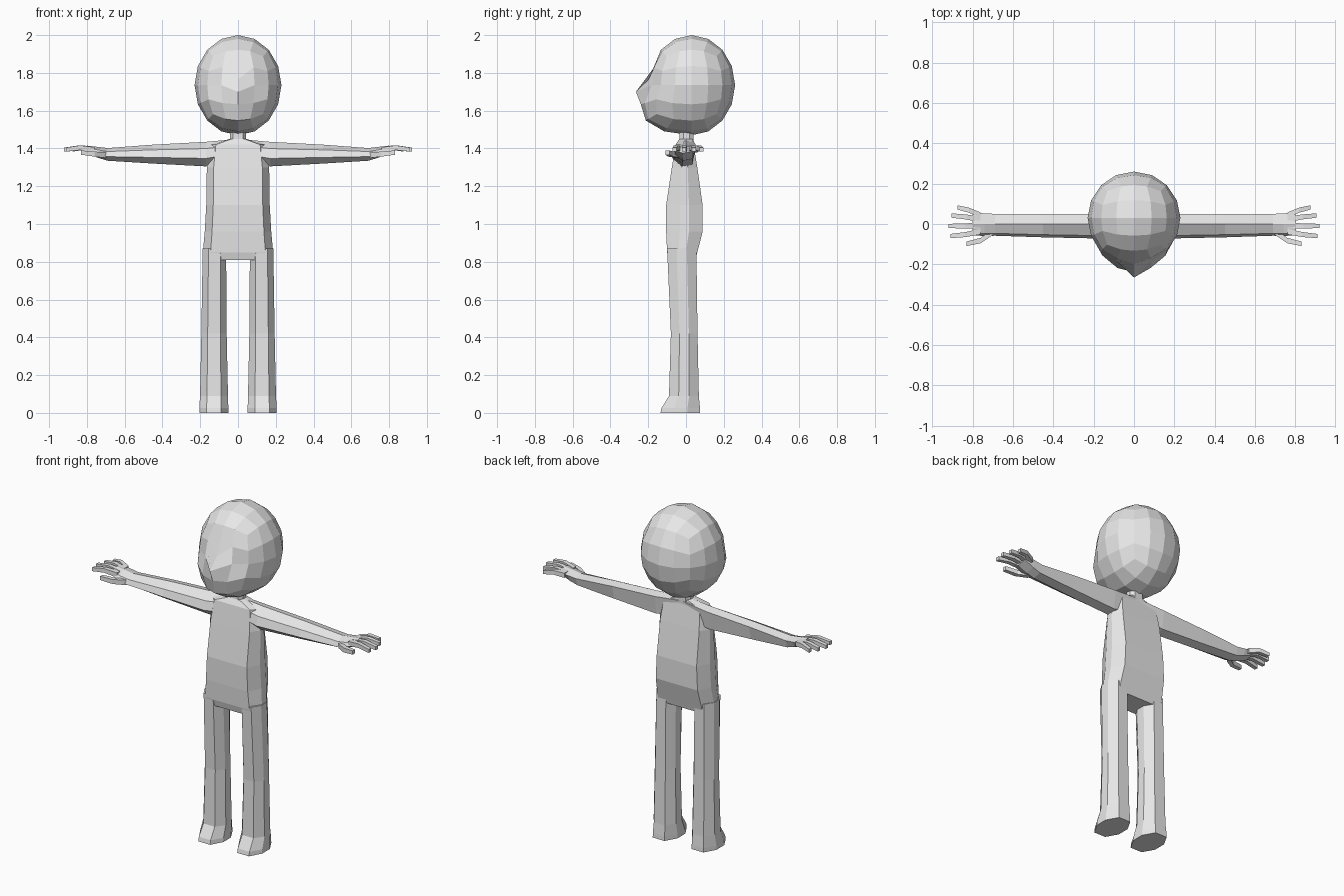
import bpy, bmesh
from math import tan, pi
from mathutils import Vector

if "Cube" in bpy.data.objects:
    bpy.data.objects.remove(bpy.data.objects["Cube"], do_unlink=True)

GREY = (0.8, 0.8, 0.8, 1)
grey = bpy.data.materials.new("plain grey")
grey.use_nodes = True
grey.diffuse_color = GREY
grey.node_tree.nodes["Principled BSDF"].inputs["Base Color"].default_value = GREY


def finish(name, bm, mirror=False):
    bmesh.ops.recalc_face_normals(bm, faces=bm.faces)
    mesh = bpy.data.meshes.new(name)
    bm.to_mesh(mesh)
    bm.free()
    mesh.materials.append(grey)
    ob = bpy.data.objects.new(name, mesh)
    bpy.context.collection.objects.link(ob)
    if mirror:
        mod = ob.modifiers.new("both sides", 'MIRROR')
        mod.use_mirror_merge = False
    return ob


def loft(bm, rings):
    """Skin a list of equal point rings and cap both ends."""
    loops = [[bm.verts.new(p) for p in ring] for ring in rings]
    n = len(loops[0])
    for a, b in zip(loops, loops[1:]):
        for i in range(n):
            j = (i + 1) % n
            bm.faces.new((a[i], a[j], b[j], b[i]))
    bm.faces.new(loops[0])
    bm.faces.new(loops[-1])


def octagon(z, cx, hx, front, back, kx=0.6, ky=0.4):
    """Flat eight-sided ring at height z."""
    cy, hy = (front + back) / 2, (back - front) / 2
    unit = [(kx, -1), (1, -ky), (1, ky), (kx, 1),
            (-kx, 1), (-1, ky), (-1, -ky), (-kx, -1)]
    return [(cx + u * hx, cy + v * hy, z) for u, v in unit]


# Torso, from the hips to the base of the neck
bm = bmesh.new()
loft(bm, [octagon(z, 0, w, f, b, 0.78, 0.25) for z, w, f, b in (
    (0.81, 0.182, -0.09, 0.05), (0.85, 0.186, -0.1, 0.06),
    (0.96, 0.176, -0.105, 0.088), (1.1, 0.168, -0.105, 0.088),
    (1.3, 0.165, -0.075, 0.06), (1.42, 0.15, -0.055, 0.04),
    (1.45, 0.045, -0.035, 0.035))])
finish("torso", bm)

# Neck
bm = bmesh.new()
loft(bm, [octagon(z, 0, 0.042, -0.035, 0.04) for z in (1.42, 1.52)])
finish("neck", bm)

# Legs with a short toe
bm = bmesh.new()
loft(bm, [octagon(z, c, h, f, b, 0.5, 0.35) for z, c, h, f, b in (
    (0, 0.128, 0.077, -0.135, 0.075), (0.025, 0.128, 0.077, -0.13, 0.074),
    (0.09, 0.127, 0.074, -0.09, 0.068), (0.42, 0.127, 0.067, -0.08, 0.061),
    (0.87, 0.125, 0.062, -0.1, 0.055))])
finish("legs", bm, mirror=True)


# Arms, tapering from the shoulder to the palm
def arm_ring(x, lo, hi, front, back):
    mid = (lo + hi) / 2
    return [(x, 0, hi), (x, front * 0.8, mid + (hi - mid) * 0.45),
            (x, front, mid - (mid - lo) * 0.35), (x, front * 0.3, lo),
            (x, back * 0.7, lo + 0.01), (x, back, hi - 0.012)]


bm = bmesh.new()
loft(bm, [arm_ring(*r) for r in (
    (0, 1.34, 1.45, -0.05, 0.04), (0.17, 1.305, 1.435, -0.072, 0.05),
    (0.45, 1.32, 1.42, -0.066, 0.05), (0.69, 1.335, 1.402, -0.058, 0.05),
    (0.74, 1.35, 1.408, -0.06, 0.053), (0.8, 1.375, 1.415, -0.055, 0.055))])
finish("arms", bm, mirror=True)


# Fingers and thumb, each a bent tapering stick
def stick(bm, points, r):
    rings = []
    for k, (x, y, z) in enumerate(points):
        s = r * (1 - 0.12 * k)
        rings.append([(x, y - s, z - s), (x, y + s, z - s),
                      (x, y + s, z + s), (x, y - s, z + s)])
    loft(bm, rings)


bm = bmesh.new()
for base_y, tip_x, tip_y in ((0.043, 0.875, 0.082), (0.022, 0.905, 0.042),
                             (-0.008, 0.92, -0.01), (-0.038, 0.91, -0.06)):
    stick(bm, ((0.76, base_y, 1.392),
               ((0.76 + tip_x) / 2, base_y * 0.35 + tip_y * 0.65, 1.404),
               (tip_x, tip_y, 1.394)), 0.014)
stick(bm, ((0.7, -0.04, 1.365), (0.76, -0.082, 1.37), (0.83, -0.098, 1.378)), 0.015)
finish("fingers", bm, mirror=True)

# Head: a rounded grid cube, drawn forward at the chin
bm = bmesh.new()
bmesh.ops.create_cube(bm, size=2)
bmesh.ops.subdivide_edges(bm, edges=bm.edges[:], cuts=3, use_grid_fill=True)
for v in bm.verts:
    n = Vector([tan(c * pi / 4) for c in v.co]).normalized()
    chin = 0.16 * max(0, -n.y) * max(0, -n.z)
    v.co = (0.23 * n.x, 0.03 + 0.23 * n.y - chin, 1.735 + 0.265 * n.z)

# Nose: the middle point of the face pulled out, with its brow lowered
face = [v for v in bm.verts if abs(v.co.x) < 0.01 and v.co.y < -0.1]
tip = min(face, key=lambda v: abs(v.co.z - 1.735))
brow = min(face, key=lambda v: abs(v.co.z - 1.835))
tip.co = (0, -0.265, 1.70)
brow.co = (0, -0.198, 1.765)
finish("head", bm)
